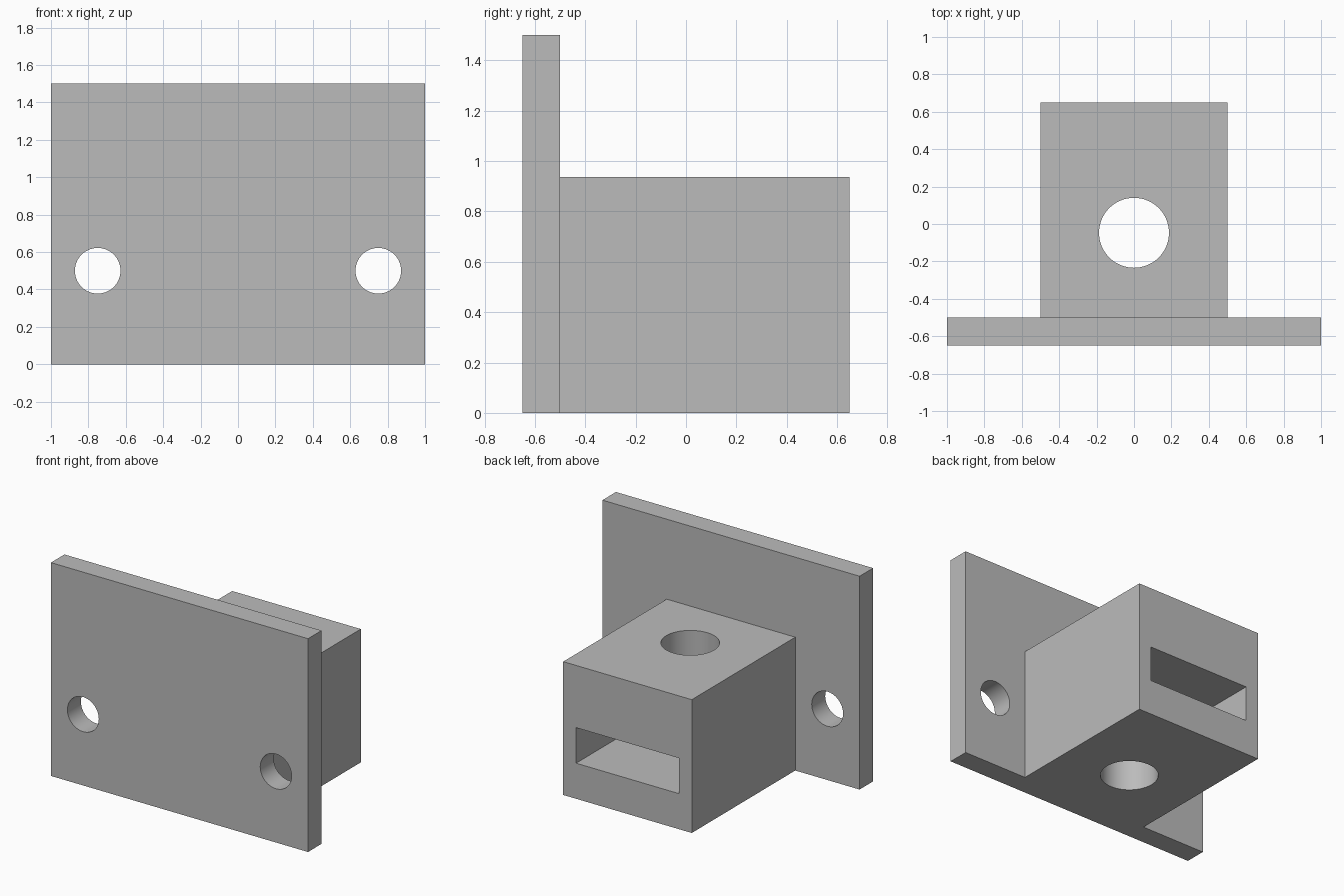
import bpy
import math

cube = bpy.data.objects.get("Cube")
if cube:
    bpy.data.objects.remove(cube, do_unlink=True)

grey = bpy.data.materials.new("plain_grey")
grey.use_nodes = True
colour = (0.5, 0.5, 0.5, 1)
grey.diffuse_color = colour
grey.node_tree.nodes["Principled BSDF"].inputs["Base Color"].default_value = colour


def box(name, low, high):
    """Box between two opposite corners."""
    centre = [(a + b) / 2 for a, b in zip(low, high)]
    bpy.ops.mesh.primitive_cube_add(size=1, location=centre)
    ob = bpy.context.object
    ob.name = name
    ob.scale = [b - a for a, b in zip(low, high)]
    bpy.ops.object.transform_apply(location=True, rotation=True, scale=True)
    ob.data.materials.append(grey)
    return ob


def drill(name, radius, depth, centre, tilt=0):
    """Cylinder used as a hole cutter."""
    bpy.ops.mesh.primitive_cylinder_add(vertices=64, radius=radius, depth=depth,
                                        location=centre, rotation=(tilt, 0, 0))
    ob = bpy.context.object
    ob.name = name
    ob.data.materials.append(grey)
    return ob


def combine(target, tool, operation):
    """Apply a boolean and discard the tool object."""
    tool.hide_render = True
    mod = target.modifiers.new(tool.name, 'BOOLEAN')
    mod.operation = operation
    mod.solver = 'EXACT'
    mod.object = tool
    bpy.context.view_layer.objects.active = target
    bpy.ops.object.modifier_apply(modifier=mod.name)
    bpy.data.objects.remove(tool, do_unlink=True)


# Upright mounting plate with the block fused to its back
bracket = box("mounting_bracket", (-1, -0.65, 0), (1, -0.5, 1.5))
block = box("block", (-0.5, -0.6, 0), (0.5, 0.65, 0.9375))
combine(bracket, block, 'UNION')

# Nut slot, open at the back of the block
slot = box("nut_slot", (-0.4, -0.45, 0.25), (0.4, 0.8, 0.5))
combine(bracket, slot, 'DIFFERENCE')

# Vertical bolt hole through the block
combine(bracket, drill("bolt_hole", 0.187, 3, (0, -0.047, 0.5)), 'DIFFERENCE')

# Screw holes through the plate, one on each side
for side in (-1, 1):
    hole = drill("screw_hole", 0.122, 1, (side * 0.75, -0.6, 0.5), math.pi / 2)
    combine(bracket, hole, 'DIFFERENCE')

# Smooth hole walls, sharp edges elsewhere
bpy.ops.object.select_all(action='DESELECT')
bracket.select_set(True)
bpy.context.view_layer.objects.active = bracket
bpy.ops.object.shade_smooth_by_angle(angle=math.radians(30))
